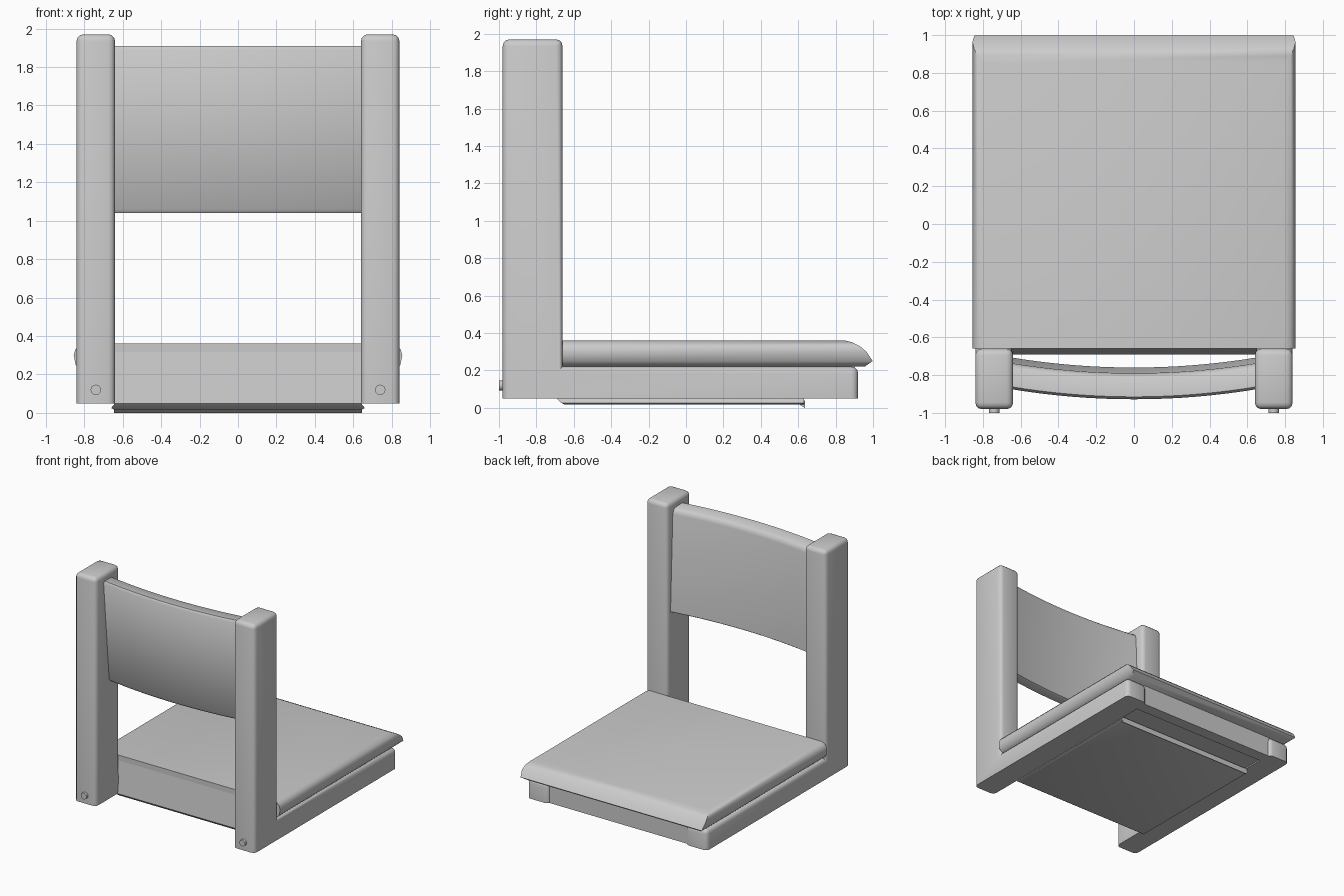
import bpy, bmesh, math
from mathutils import Matrix

if "Cube" in bpy.data.objects:
    bpy.data.objects.remove(bpy.data.objects["Cube"])

grey = bpy.data.materials.new("plain_grey")
grey.use_nodes = True
colour = (0.6, 0.6, 0.6, 1)
grey.diffuse_color = colour
grey.node_tree.nodes["Principled BSDF"].inputs["Base Color"].default_value = colour


def finish(name, bm, angle=40):
    """Turn a bmesh into a shaded, coloured object."""
    bmesh.ops.recalc_face_normals(bm, faces=bm.faces)
    mesh = bpy.data.meshes.new(name)
    bm.to_mesh(mesh)
    bm.free()
    mesh.materials.append(grey)
    ob = bpy.data.objects.new(name, mesh)
    bpy.context.collection.objects.link(ob)
    bpy.ops.object.select_all(action='DESELECT')
    ob.select_set(True)
    bpy.context.view_layer.objects.active = ob
    bpy.ops.object.shade_smooth_by_angle(angle=math.radians(angle))
    return ob


def loft(rings):
    """Skin a list of closed rings and cap both ends."""
    bm = bmesh.new()
    loops = [[bm.verts.new(p) for p in ring] for ring in rings]
    n = len(loops[0])
    for a, b in zip(loops, loops[1:]):
        for i in range(n):
            j = (i + 1) % n
            bm.faces.new((a[i], a[j], b[j], b[i]))
    bm.faces.new(loops[0])
    bm.faces.new(loops[-1])
    return bm


def prism(profile, x0, x1):
    """Extrude a (y, z) profile along x."""
    return loft([[(x, y, z) for y, z in profile] for x in (x0, x1)])


BASE, RAIL_TOP, INNER, OUTER = 0.05, 0.22, 0.64, 0.84

# L-shaped side frames: post and rail in one piece, sharp along the underside
side = [(-0.98, BASE), (0.92, BASE), (0.92, RAIL_TOP),
        (-0.66, RAIL_TOP), (-0.66, 1.97), (-0.98, 1.97)]
for label, s in (("left", 1), ("right", -1)):
    bm = prism(side, s * INNER, s * OUTER)
    bmesh.ops.recalc_face_normals(bm, faces=bm.faces)
    edges = [e for e in bm.edges
             if e.is_convex and max(v.co.z for v in e.verts) > BASE + 0.01]
    bmesh.ops.bevel(bm, geom=edges, offset=0.035, segments=3,
                    profile=0.5, affect='EDGES')
    finish(label + "_side_frame", bm, 50)

    # Peg at the foot of the post
    bm = bmesh.new()
    bmesh.ops.create_cone(bm, cap_ends=True, segments=16, radius1=0.027,
                          radius2=0.027, depth=0.04,
                          matrix=Matrix.Translation((s * 0.74, -0.98, 0.12))
                          @ Matrix.Rotation(math.pi / 2, 4, 'X'))
    finish(label + "_peg", bm)

# Seat cushion: stacked outlines with rounded sides and a rolled nose
rows = [(0.22, 0.81, 0.955), (0.25, 0.845, 0.998), (0.30, 0.855, 0.965),
        (0.33, 0.847, 0.93), (0.35, 0.83, 0.89), (0.36, 0.80, 0.85)]
finish("seat", loft([[(-w, -0.66, z), (w, -0.66, z), (w, y, z), (-w, y, z)]
                     for z, w, y in rows]), 50)

# Rear and front cross rails between the side frames
finish("rear_cross_rail", prism([(-0.69, BASE), (-0.6, BASE), (-0.6, 0.355),
                                 (-0.655, 0.36)], -0.65, 0.65))
finish("front_cross_rail", prism([(0.8, BASE), (0.9, BASE), (0.9, RAIL_TOP),
                                  (0.8, RAIL_TOP)], -0.65, 0.65))
finish("seat_base", prism([(-0.62, 0.06), (0.82, 0.06), (0.82, RAIL_TOP),
                           (-0.62, RAIL_TOP)], -0.65, 0.65))

# Underside panel with chamfered rim and a small front lip
panel = [(BASE, 0.64, -0.69), (0.025, 0.66, -0.665), (0.018, 0.645, -0.65)]
finish("bottom_panel", loft([[(-w, y, z), (w, y, z), (w, 0.63, z), (-w, 0.63, z)]
                             for z, w, y in panel]), 30)
finish("bottom_lip", prism([(0.6, 0.022), (0.635, 0.0), (0.635, 0.04),
                            (0.6, 0.04)], -0.645, 0.645))

# Backrest: leaning padded section swept along a shallow curve
section = [(-0.705, 1.05), (-0.735, 1.86), (-0.745, 1.89), (-0.765, 1.905),
           (-0.86, 1.91), (-0.873, 1.89), (-0.80, 1.06), (-0.785, 1.04),
           (-0.72, 1.04)]
rings = []
for i in range(17):
    x = -0.66 + 1.32 * i / 16
    bow = -0.055 * (1 - (x / 0.66) ** 2)
    rings.append([(x, y + bow, z) for y, z in section])
finish("backrest", loft(rings), 45)
